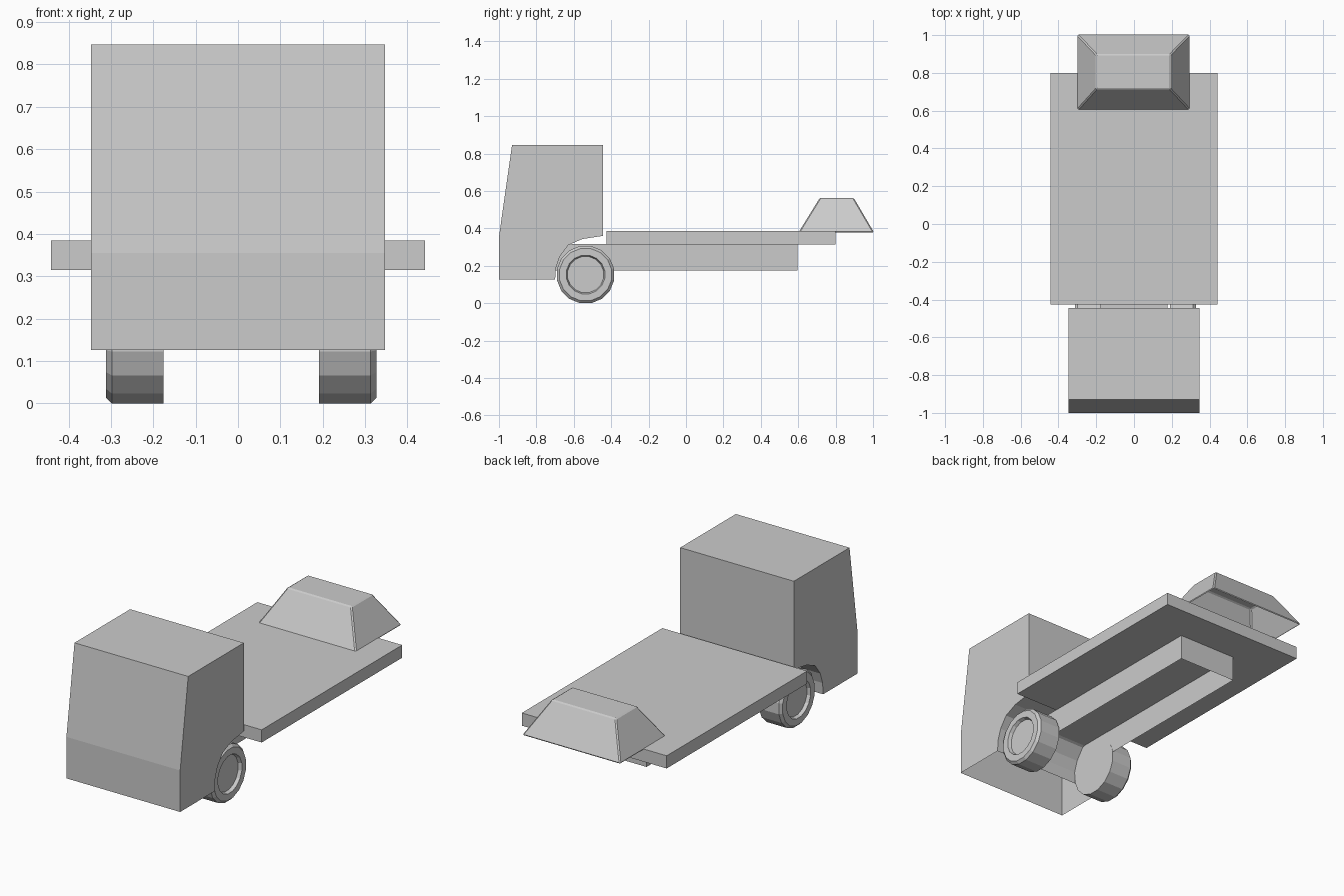
import bpy, bmesh, math

if "Cube" in bpy.data.objects:
    bpy.data.objects.remove(bpy.data.objects["Cube"])


def make_object(name, bm, open_bottom=False):
    bm.normal_update()
    bmesh.ops.recalc_face_normals(bm, faces=bm.faces)
    if open_bottom:
        z = min(v.co.z for v in bm.verts)
        under = [f for f in bm.faces if all(v.co.z < z + 1e-4 for v in f.verts)]
        bmesh.ops.delete(bm, geom=under, context='FACES_ONLY')
    mesh = bpy.data.meshes.new(name)
    bm.to_mesh(mesh)
    bm.free()
    obj = bpy.data.objects.new(name, mesh)
    bpy.context.collection.objects.link(obj)
    return obj


def box(name, lo, hi, open_bottom=False):
    bm = bmesh.new()
    bmesh.ops.create_cube(bm, size=1)
    for v in bm.verts:
        v.co = [lo[i] + (v.co[i] + 0.5) * (hi[i] - lo[i]) for i in range(3)]
    return make_object(name, bm, open_bottom)


def extrude_profile(name, points, half_width, open_bottom=False):
    bm = bmesh.new()
    face = bm.faces.new([bm.verts.new((-half_width, y, z)) for y, z in points])
    keep = bm.faces.new([bm.verts.new((half_width, y, z)) for y, z in points])
    n = len(points)
    a, b = list(face.verts), list(keep.verts)
    for i in range(n):
        j = (i + 1) % n
        bm.faces.new((a[i], a[j], b[j], b[i]))
    return make_object(name, bm, open_bottom)


def wheel(name, inner_x, side):
    # Closed lathe: flat inner face, chamfered tread, recessed hub
    profile = [(0, 0.156), (0.122, 0.156), (0.136, 0.142), (0.136, 0.105),
               (0.118, 0.098), (0.118, 0.09)]
    n = 16
    bm = bmesh.new()
    rings = []
    for dx, r in profile:
        ring = []
        for i in range(n):
            a = 2 * math.pi * (i + 0.5) / n
            ring.append(bm.verts.new((inner_x + side * dx,
                                      -0.537 + r * math.cos(a),
                                      0.153 + r * math.sin(a))))
        rings.append(ring)
    for a, b in zip(rings, rings[1:]):
        for i in range(n):
            j = (i + 1) % n
            bm.faces.new((a[i], a[j], b[j], b[i]))
    bm.faces.new(rings[0])
    bm.faces.new(rings[-1])
    return make_object(name, bm)


# Hollow cab shell with sloped windscreen and rear wheel arch
extrude_profile("cab", [(-1, 0.126), (-1, 0.355), (-0.93, 0.847), (-0.445, 0.847),
                        (-0.445, 0.36), (-0.555, 0.343), (-0.63, 0.31),
                        (-0.675, 0.25), (-0.695, 0.19), (-0.70, 0.126)],
                0.347, open_bottom=True)

# Hollow chassis beam and flat deck
box("chassis", (-0.177, -0.695, 0.175), (0.177, 0.597, 0.316), open_bottom=True)
box("deck", (-0.442, -0.425, 0.315), (0.442, 0.8, 0.385))

# Front wheels
wheel("left_wheel", -0.176, -1)
wheel("right_wheel", 0.191, 1)

# Tapered hood at the tail, open underneath, with softened edges and rim
bm = bmesh.new()
low = [bm.verts.new((x, y, 0.379)) for x, y in
       ((-0.302, 0.602), (0.298, 0.602), (0.298, 1.005), (-0.302, 1.005))]
top = [bm.verts.new((x, y, 0.563)) for x, y in
       ((-0.2, 0.715), (0.192, 0.715), (0.192, 0.897), (-0.2, 0.897))]
bm.faces.new(top)
bm.faces.new(low)
for i in range(4):
    j = (i + 1) % 4
    bm.faces.new((low[i], low[j], top[j], top[i]))
bmesh.ops.recalc_face_normals(bm, faces=bm.faces)
bmesh.ops.bevel(bm, geom=list(bm.edges), offset=0.006, segments=1, affect='EDGES')
make_object("tail_hood", bm, open_bottom=True)
